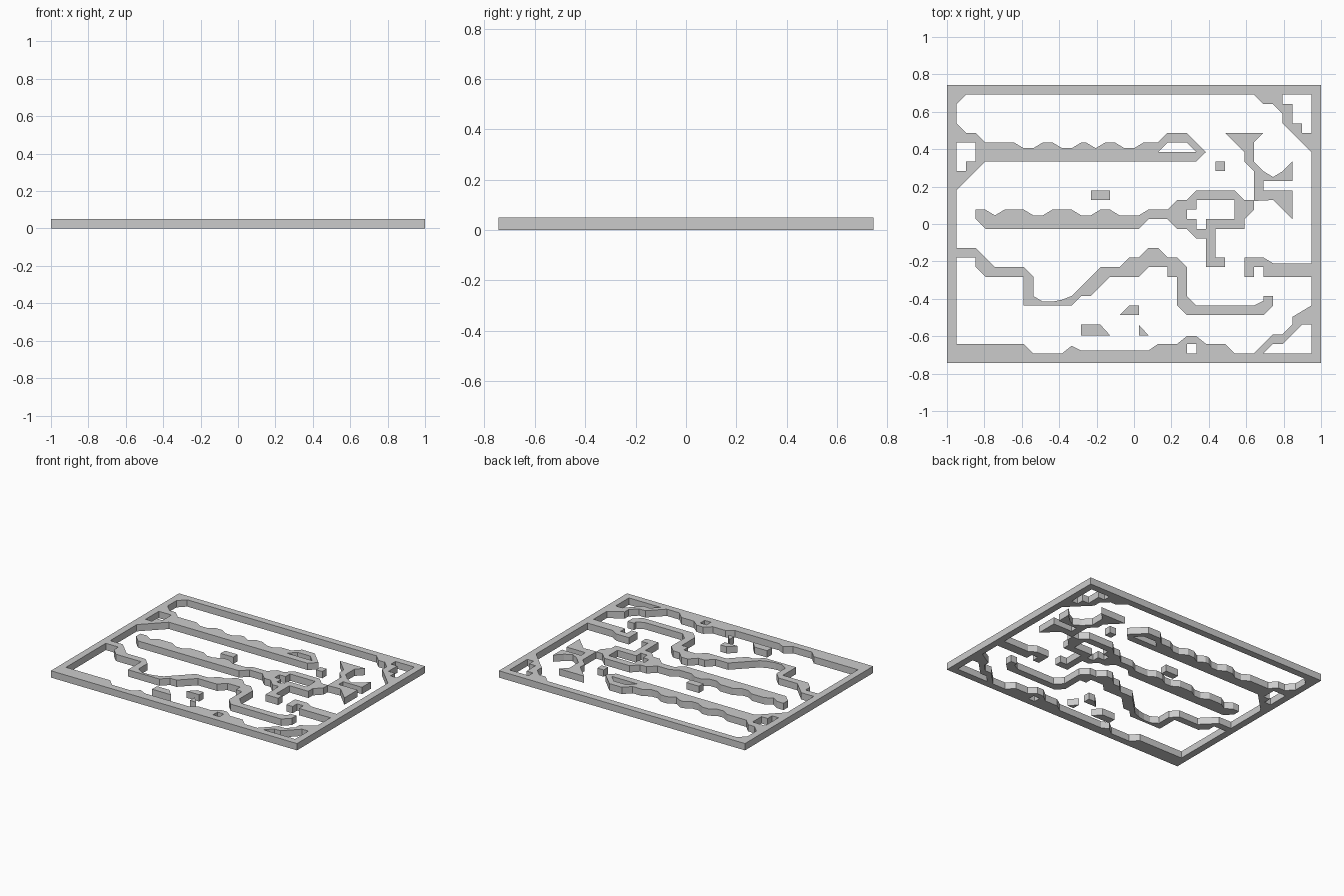
import bpy

if "Cube" in bpy.data.objects:
    bpy.data.objects.remove(bpy.data.objects["Cube"])

CELL = 2 / 39          # the plan sits on a 39 x 29 grid
HEIGHT = 0.05


def slab(name, *outlines):
    """Extrude flat outlines (first = outside, others = holes), given in grid cells from top left."""
    cu = bpy.data.curves.new(name, 'CURVE')
    cu.dimensions = '2D'
    cu.fill_mode = 'BOTH'
    cu.extrude = HEIGHT / 2
    for pts in outlines:
        sp = cu.splines.new('POLY')
        sp.points.add(len(pts) - 1)
        for p, (i, j) in zip(sp.points, pts):
            p.co = ((i - 19.5) * CELL, (14.5 - j) * CELL, 0, 1)
        sp.use_cyclic_u = True
    tmp = bpy.data.objects.new(name + "_curve", cu)
    bpy.context.collection.objects.link(tmp)
    bpy.context.view_layer.update()
    me = bpy.data.meshes.new_from_object(tmp.evaluated_get(bpy.context.evaluated_depsgraph_get()))
    bpy.data.objects.remove(tmp)
    for v in me.vertices:
        v.co.z += HEIGHT / 2
    for f in me.polygons:
        f.use_smooth = False
    me.name = name
    ob = bpy.data.objects.new(name, me)
    bpy.context.collection.objects.link(ob)
    return ob


def rect(x0, y0, x1, y1):
    return [(x0, y0), (x1, y0), (x1, y1), (x0, y1)]


def dips(y, *spans):
    """Shallow notches along a straight wall edge at row y."""
    out = []
    for a, b in spans:
        out += [(a - 1, y), (a, y + .6), (b, y + .6), (b + 1, y)]
    return out


# Outer frame with its uneven bottom edge
slab("frame", rect(0, 0, 39, 29),
     [(2, 1), (38, 1), (38, 28), (30, 28), (29, 27), (27, 27), (26, 26.2), (25, 26.2), (24, 27),
      (22, 27), (21, 27.7), (14, 27.7), (13, 27.2), (12, 28), (9, 28), (8, 27), (1, 27), (1, 2)],
     rect(25, 27, 26, 28))

# Corner braces
slab("top_right_brace",
     [(32, 1), (35, 1), (35, 2), (36, 2), (36, 4), (37, 4), (37, 5), (38, 5), (38, 7),
      (35, 4), (35, 3), (34, 2), (33, 2)])
slab("bottom_right_brace",
     [(38, 23), (38, 25), (37, 25), (35, 27), (34, 27), (33, 28), (32, 28), (34, 26), (35, 26),
      (36, 25), (36, 24.2)])

# Upper wall, joined to the left of the frame
slab("upper_wall",
     [(1, 4), (2, 5), (3, 5), (4, 6)] + dips(6, (8, 9), (12, 13), (15.5, 15.5), (18.5, 19.5)) +
     [(22, 6), (23, 5), (25, 5), (27, 7), (26, 8), (4, 8), (1, 11), (1, 9), (2, 9), (2, 8),
      (3, 8), (3, 6), (1, 6)],
     [(23, 6), (25, 6), (26, 7), (22, 7)])

# Middle wall with the small chamber and the forked branch on the right
slab("middle_wall",
     [(3, 13)] + dips(13, (5, 5), (9, 10), (14, 15), (18, 20)) +
     [(23, 13), (24, 12), (25, 12), (26, 11), (30, 11), (31, 12), (32, 12), (32, 9), (31, 8),
      (31, 7), (29, 5), (33, 5), (32, 6), (32, 8), (33, 9), (34, 9.6), (35, 9), (36, 8), (36, 10),
      (33, 10), (33, 11), (36, 11), (36, 14), (34, 12), (32, 12.1), (32, 13), (31, 14), (31, 15),
      (28, 15), (28, 18), (29, 18), (29, 19), (27, 19), (27, 16), (26, 16), (25, 15), (24, 15),
      (23, 14), (21, 14), (20, 15), (4, 15), (3, 14)],
     [(26, 12), (30, 12), (30, 14), (27, 14), (27, 15), (26, 15), (26, 14), (25, 14), (25, 13),
      (26, 13)])

# Winding lower wall
slab("winding_wall",
     [(1, 17), (3, 17), (5, 19), (8, 19), (9, 20), (9, 22), (10, 22.6), (11, 22.6), (12, 22.4),
      (13, 22), (16, 19), (18, 19), (19, 18), (20, 18), (21, 17), (22, 17), (23, 18), (24, 18),
      (25, 19), (25, 22), (26, 23), (32, 23), (33, 22.5), (33, 22), (34, 22), (34, 23), (33, 24),
      (25, 24), (24, 23), (24, 20), (23, 20), (23, 19), (21, 19), (20, 20), (17, 20), (15, 22),
      (14, 22), (13, 23), (8, 23), (8, 20), (4, 20), (3, 19), (3, 18), (1, 18)])

# Short wall joined to the right of the frame
slab("right_wall",
     [(31, 18), (33, 18), (34, 18.6), (38, 18.6), (38, 20), (33, 20), (33, 19), (32, 19),
      (32, 20), (31, 20)])

# Loose blocks
slab("block_upper", rect(28, 8, 29, 9))
slab("block_middle", rect(15, 11, 17, 12))
slab("block_low_left", [(14, 25), (16, 25), (17, 26.1), (14, 26.1)])
slab("block_low_middle", [(19, 23), (20, 23), (20, 24), (18, 24)])
slab("block_low_right", [(20, 25), (21, 26.1), (20, 26.1)])
